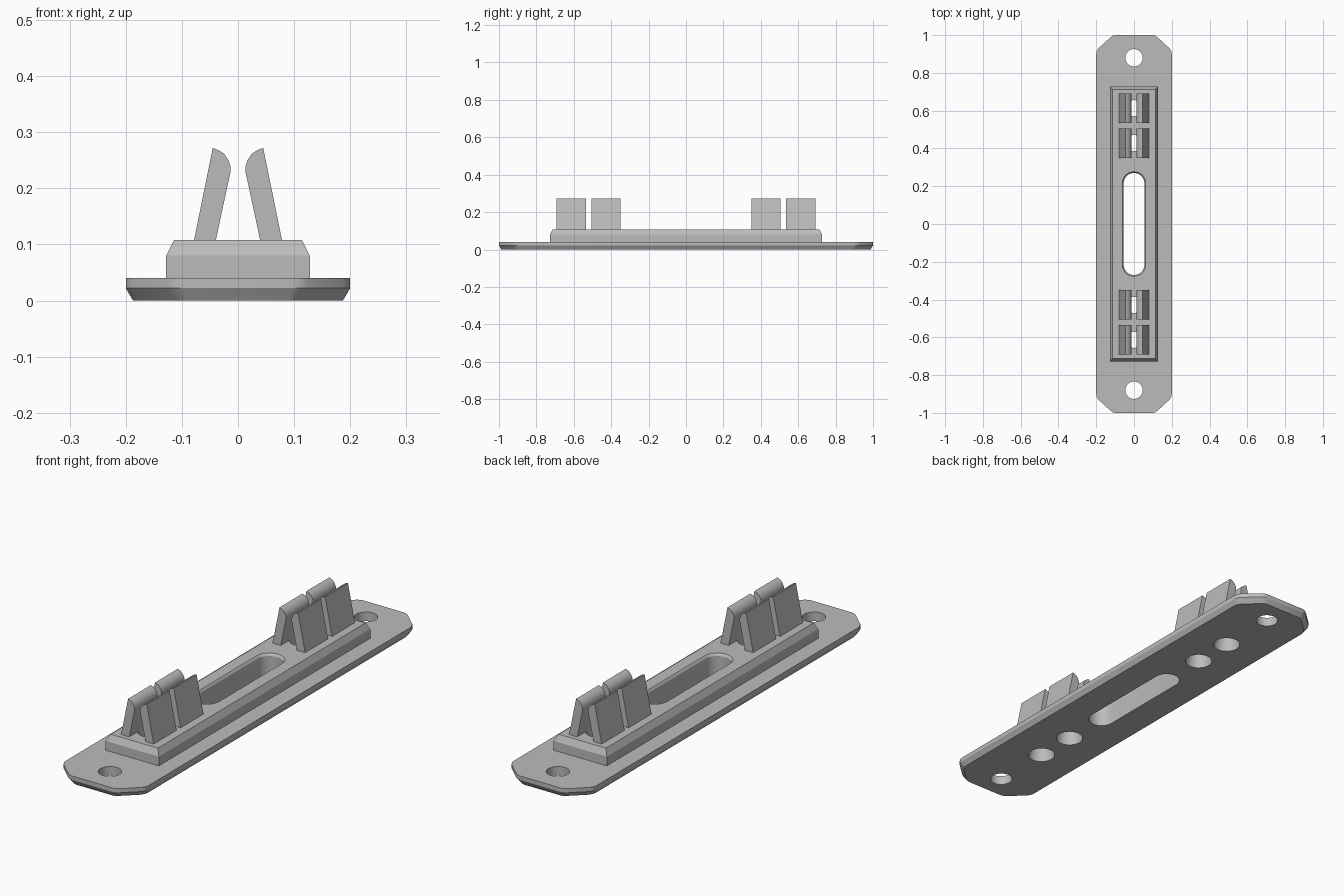
import bpy, bmesh, math

cube = bpy.data.objects.get("Cube")
if cube:
    bpy.data.objects.remove(cube)

grey = bpy.data.materials.new("plain grey")
grey.use_nodes = True
colour = (0.5, 0.5, 0.5, 1)
grey.diffuse_color = colour
grey.node_tree.nodes["Principled BSDF"].inputs["Base Color"].default_value = colour


def loft(name, rings):
    """Solid through matching rings of 3D points, capped at both ends."""
    bm = bmesh.new()
    loops = [[bm.verts.new(p) for p in ring] for ring in rings]
    n = len(loops[0])
    for low, high in zip(loops, loops[1:]):
        for i in range(n):
            j = (i + 1) % n
            bm.faces.new((low[i], low[j], high[j], high[i]))
    bm.faces.new(loops[0][::-1])
    bm.faces.new(loops[-1])
    bmesh.ops.recalc_face_normals(bm, faces=bm.faces)
    mesh = bpy.data.meshes.new(name)
    bm.to_mesh(mesh)
    bm.free()
    mesh.materials.append(grey)
    obj = bpy.data.objects.new(name, mesh)
    bpy.context.collection.objects.link(obj)
    return obj


def select(obj):
    bpy.ops.object.select_all(action='DESELECT')
    obj.select_set(True)
    bpy.context.view_layer.objects.active = obj


def smooth(obj, degrees):
    select(obj)
    bpy.ops.object.shade_smooth_by_angle(angle=math.radians(degrees))


def combine(target, tool, operation):
    select(target)
    mod = target.modifiers.new(operation, 'BOOLEAN')
    mod.operation, mod.solver, mod.object = operation, 'EXACT', tool
    bpy.ops.object.modifier_apply(modifier=mod.name)
    bpy.data.objects.remove(tool)


def mirrored(quarter, z):
    """Complete a quarter outline running from +x to +y."""
    half = quarter + [(-x, y) for x, y in reversed(quarter)]
    return [(x, y, z) for x, y in half + [(-x, -y) for x, y in half]]


def base_ring(inset, z):
    w, l = 0.2 - inset, 1 - inset
    return mirrored([(w, l - 0.1), (w - 0.003, l - 0.085), (w - 0.012, l - 0.07),
                     (w - 0.075, l - 0.012), (w - 0.088, l - 0.003), (w - 0.1, l)], z)


def block_ring(inset, z):
    return mirrored([(0.128 - inset, 0.727 - inset)], z)


def slot_ring(r, straight, y, z, n=24):
    pts = []
    for i in range(2 * n):
        a = math.pi * (i + 0.5) / n
        pts.append((r * math.cos(a), y + r * math.sin(a) + (straight if i < n else -straight), z))
    return pts


# Mounting plate with a chamfered underside, and the raised block on it
plate = loft("mounting_plate", [base_ring(0.013, 0), base_ring(0, 0.022), base_ring(0, 0.04)])
block = loft("raised_block", [block_ring(0, 0.02), block_ring(0, 0.08), block_ring(0.014, 0.108)])
combine(plate, block, 'UNION')

# Long slot with an eased upper rim
slot = loft("slot_cutter", [slot_ring(r, 0.215, 0, z) for r, z in
                            ((0.055, -0.05), (0.055, 0.098), (0.058, 0.104), (0.07, 0.116))])
combine(plate, slot, 'DIFFERENCE')

clip_centres = [s * y for s in (-1, 1) for y in (0.428, 0.613)]

# Screw holes at the ends, tapered holes below the clips
for y, bottom, top in [(s * 0.88, 0.046, 0.046) for s in (-1, 1)] + [(y, 0.056, 0.043) for y in clip_centres]:
    hole = loft("hole_cutter", [slot_ring(bottom, 0, y, -0.01), slot_ring(bottom, 0, y, 0.02),
                                slot_ring(top, 0, y, 0.07), slot_ring(top, 0, y, 0.15)])
    combine(plate, hole, 'DIFFERENCE')
smooth(plate, 25)

# Leaning spring clips in facing pairs, with rounded inner tips
profile = [(0.079, 0.105), (0.04, 0.105), (0.0135, 0.229), (0.0135, 0.24), (0.017, 0.25),
           (0.024, 0.261), (0.034, 0.268), (0.045, 0.272)]
for i, y in enumerate(clip_centres):
    for side, s in (("left", 1), ("right", -1)):
        clip = loft(f"{side}_clip_{i + 1}", [[(s * x, y + d, z) for x, z in profile]
                                             for d in (-0.0785, 0.0785)])
        smooth(clip, 30)
